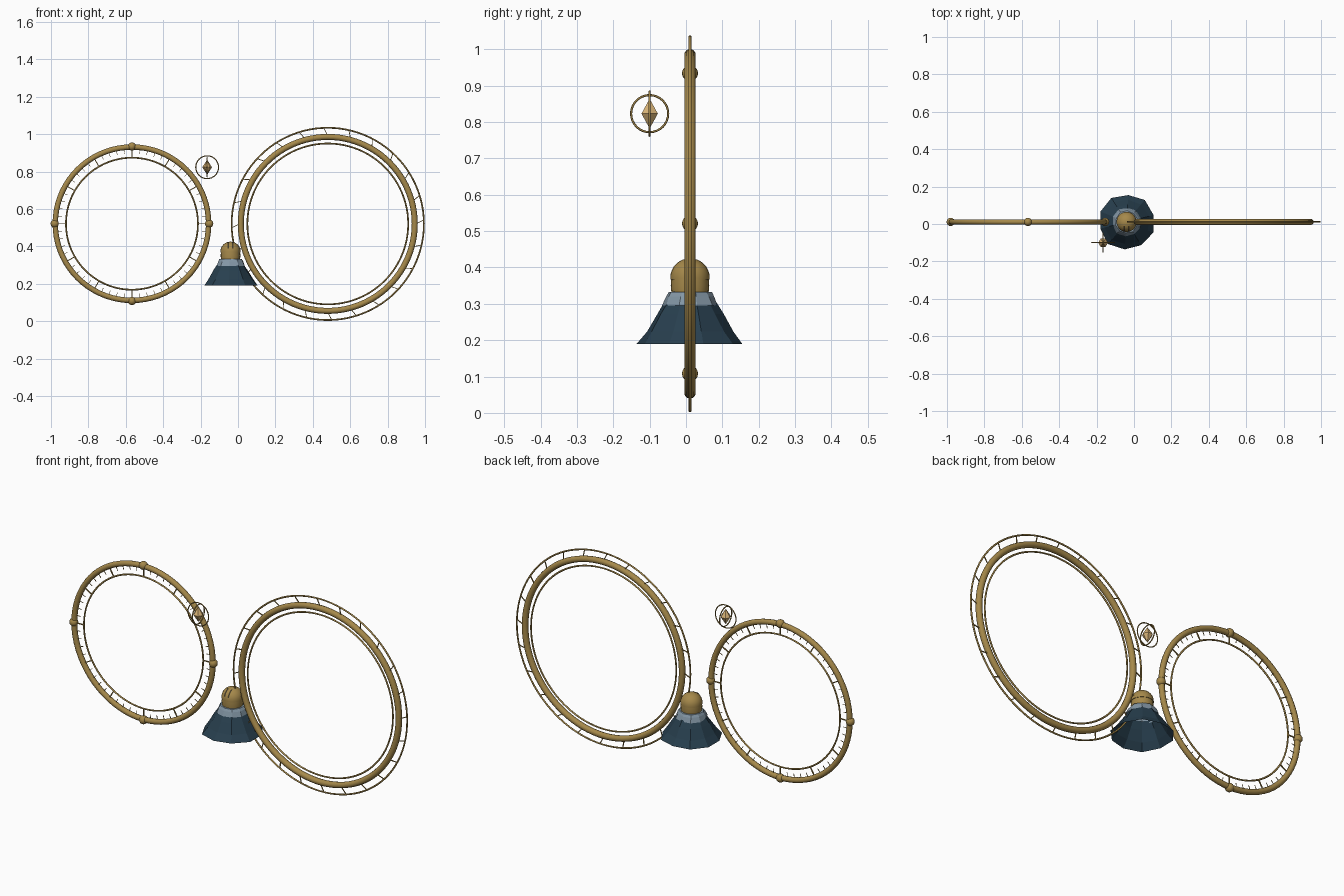
import bpy, bmesh, math
from mathutils import Matrix, Vector

old = bpy.data.objects.get("Cube")
if old:
    bpy.data.objects.remove(old, do_unlink=True)


def material(name, rgb):
    m = bpy.data.materials.new(name)
    m.use_nodes = True
    m.diffuse_color = (*rgb, 1)
    m.node_tree.nodes["Principled BSDF"].inputs["Base Color"].default_value = (*rgb, 1)
    return m


BRASS = material("brass", (0.38, 0.25, 0.07))
DARK = material("dark slit", (0.06, 0.045, 0.02))
TEAL = material("deep teal cloth", (0.021, 0.05, 0.077))
SLATE = material("slate collar", (0.23, 0.31, 0.38))
AMBER = material("amber crystal", (0.70, 0.46, 0.19))
UPRIGHT = Matrix.Rotation(math.pi / 2, 4, 'X')
SIDEWAYS = Matrix.Rotation(math.pi / 2, 4, 'Y')


def finish(name, bm, mat, smooth=True):
    me = bpy.data.meshes.new(name)
    bm.to_mesh(me)
    bm.free()
    me.materials.append(mat)
    ob = bpy.data.objects.new(name, me)
    bpy.context.collection.objects.link(ob)
    if smooth:
        bpy.ops.object.select_all(action='DESELECT')
        ob.select_set(True)
        bpy.context.view_layer.objects.active = ob
        bpy.ops.object.shade_smooth_by_angle(angle=math.radians(40))


def ring(name, centre, major, minor, turn=UPRIGHT, steps=72, sides=10):
    bpy.ops.mesh.primitive_torus_add(major_radius=major, minor_radius=minor,
                                     major_segments=steps, minor_segments=sides)
    ob = bpy.context.object
    ob.name = name
    ob.data.transform(Matrix.Translation(centre) @ turn)
    ob.data.materials.append(BRASS)
    bpy.ops.object.shade_smooth()


def spokes(name, centre, angles, inner, outer, width, slant=0):
    """Thin bars in the ring plane, from the inner to the outer radius."""
    bm = bmesh.new()
    for a in angles:
        p = Vector((math.cos(a), 0, math.sin(a))) * inner
        q = Vector((math.cos(a + slant), 0, math.sin(a + slant))) * outer
        d = q - p
        place = (Matrix.Translation(Vector(centre) + (p + q) / 2)
                 @ d.to_track_quat('Z', 'Y').to_matrix().to_4x4()
                 @ Matrix.Diagonal((width, width, d.length, 1)))
        bmesh.ops.create_cube(bm, size=1, matrix=place)
    finish(name, bm, BRASS, False)


def lathe(name, centre, profile, sides, mat, smooth=True, wobble=0, phase=0):
    """Spin (radius, height) pairs; wobble makes the columns uneven."""
    bm = bmesh.new()
    rows = []
    for k, (r, z) in enumerate(profile):
        row = []
        for i in range(sides):
            a = math.tau * i / sides + phase
            rr = r * (1 + wobble * math.sin(2.3 * i + k))
            row.append(bm.verts.new((centre[0] + rr * math.cos(a),
                                     centre[1] + rr * math.sin(a), z)))
        rows.append(row)
    for low, high in zip(rows, rows[1:]):
        for i in range(sides):
            j = (i + 1) % sides
            bm.faces.new((low[i], low[j], high[j], high[i]))
    bmesh.ops.remove_doubles(bm, verts=bm.verts, dist=0.0005)
    bmesh.ops.recalc_face_normals(bm, faces=bm.faces)
    finish(name, bm, mat, smooth)


# Graduated dial ring with four beads
dial = (-0.567, 0.011, 0.521)
ring("dial_ring", dial, 0.41, 0.0145)
ring("dial_inner_ring", dial, 0.353, 0.0045, sides=6)
turns = [math.tau * i / 60 for i in range(60)]
spokes("dial_hour_marks", dial, turns[::5], 0.353, 0.41, 0.005)
spokes("dial_minute_marks", dial, [t for i, t in enumerate(turns) if i % 5],
       0.376, 0.41, 0.0025)
for i, side in enumerate(("left", "top", "right", "bottom")):
    a = i * math.pi / 2
    bm = bmesh.new()
    spot = Vector(dial) + Vector((math.cos(a), 0, math.sin(a))) * 0.413
    bmesh.ops.create_uvsphere(bm, u_segments=16, v_segments=10, radius=0.022,
                              matrix=Matrix.Translation(spot))
    finish(f"dial_bead_{side}", bm, BRASS)

# Large triple ring
hoop = (0.48, 0.011, 0.52)
ring("hoop_main_ring", hoop, 0.465, 0.016, steps=96)
ring("hoop_inner_ring", hoop, 0.43, 0.0045, steps=96, sides=6)
ring("hoop_outer_ring", hoop, 0.514, 0.0045, steps=96, sides=6)
spokes("hoop_slanted_struts", hoop, [math.tau * i / 24 for i in range(24)],
       0.472, 0.513, 0.004, slant=0.04)

# Small figure: open faceted skirt, collar, neck and domed head
body = (-0.04, 0.011)
lathe("skirt", body, [(0.149, 0.19), (0.122, 0.224), (0.092, 0.272), (0.070, 0.305)],
      10, TEAL, False, 0.035, 0.25)
lathe("collar", body, [(0.078, 0.296), (0.068, 0.320), (0.060, 0.332), (0.045, 0.334)],
      10, SLATE, False, 0.035, 0.25)
lathe("neck", body, [(0, 0.330), (0.051, 0.330), (0.053, 0.350), (0.051, 0.373), (0, 0.373)],
      20, BRASS)
dome = [(0.054 * math.cos(t * math.pi / 16), 0.373 + 0.052 * math.sin(t * math.pi / 16))
        for t in range(9)]
lathe("dome", body, [(0, 0.367), (0.054, 0.367)] + dome, 20, BRASS)

# Dark slits on the front of the dome, hugging its curve
for name, shift in (("visor_slit_right", -0.011), ("visor_slit_left", 0.011)):
    bm = bmesh.new()
    edge = []
    for t in range(6):
        a = math.radians(18 + 10 * t)
        y, z = -0.055 * math.cos(a), 0.373 + 0.053 * math.sin(a)
        edge.append([bm.verts.new((body[0] + shift + dx, body[1] + y, z))
                     for dx in (-0.004, 0.004)])
    for p, q in zip(edge, edge[1:]):
        bm.faces.new((p[0], p[1], q[1], q[0]))
    finish(name, bm, DARK, False)

# Floating crystal inside two crossed rings
gem = (-0.165, -0.10, 0.823)
lathe("crystal", gem, [(0, 0.782), (0.026, 0.823), (0, 0.864)], 6, AMBER, False)
ring("crystal_front_ring", gem, 0.061, 0.003, steps=32, sides=6)
ring("crystal_side_ring", gem, 0.051, 0.003, SIDEWAYS, 32, 6)
